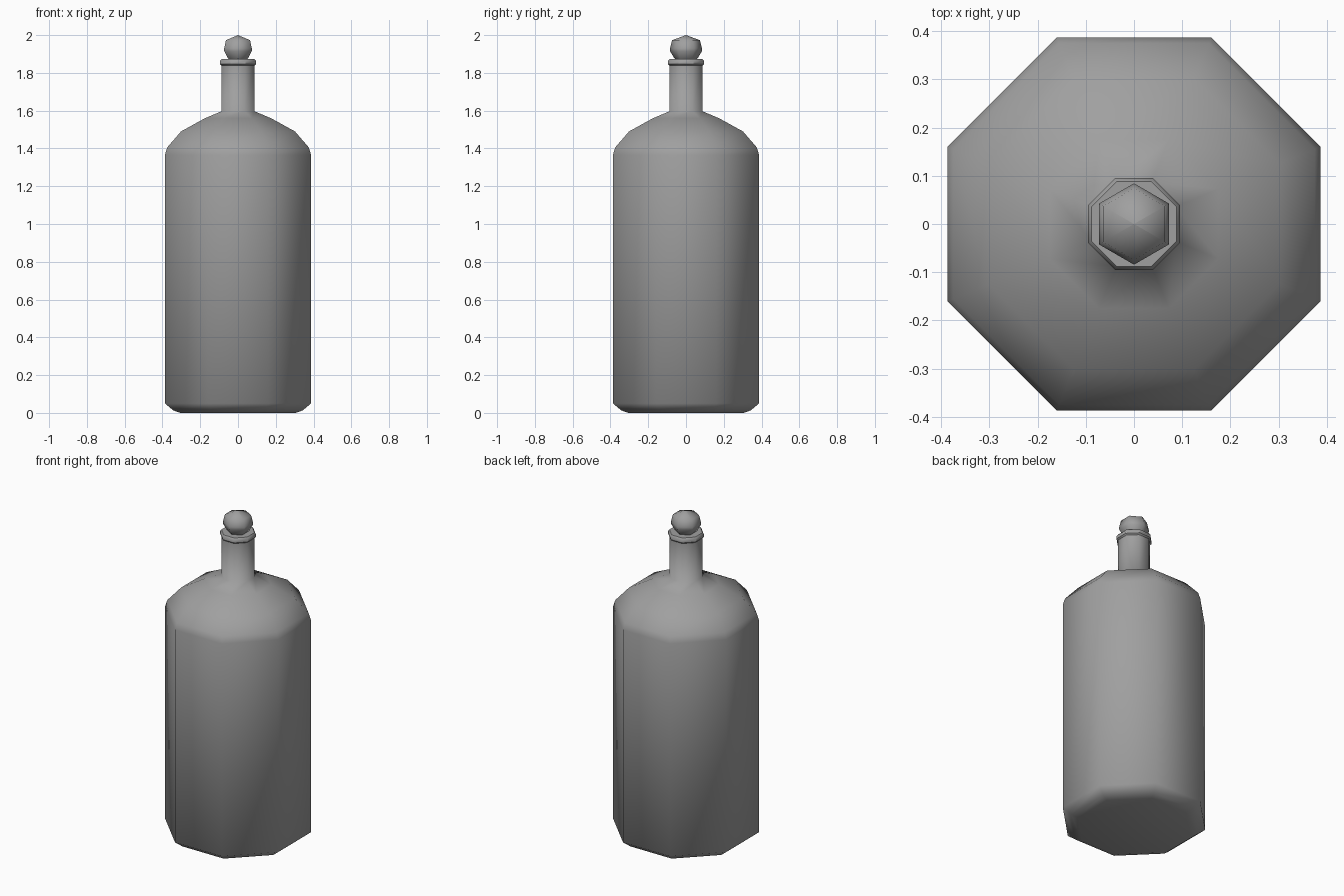
import bpy, bmesh
from math import cos, sin, pi, radians

cube = bpy.data.objects.get("Cube")
if cube:
    bpy.data.objects.remove(cube, do_unlink=True)

grey = bpy.data.materials.new("mid_grey")
grey.use_nodes = True
GREY = (0.35, 0.35, 0.35, 1)
grey.diffuse_color = GREY
grey.node_tree.nodes["Principled BSDF"].inputs["Base Color"].default_value = GREY


def lathe(name, profile, sides, start, angle):
    """Turn a (half width across flats, height) profile into a closed prism-like part."""
    bm = bmesh.new()
    rings = []
    for width, z in profile:
        r = width / cos(pi / sides)
        rings.append([bm.verts.new((r * cos(start + 2 * pi * i / sides),
                                    r * sin(start + 2 * pi * i / sides), z))
                      for i in range(sides)])
    for low, high in zip(rings, rings[1:]):
        for i in range(sides):
            j = (i + 1) % sides
            bm.faces.new((low[i], low[j], high[j], high[i]))
    bm.faces.new(rings[0][::-1])
    bm.faces.new(rings[-1])
    bmesh.ops.remove_doubles(bm, verts=bm.verts, dist=0.0001)
    bmesh.ops.recalc_face_normals(bm, faces=bm.faces)
    mesh = bpy.data.meshes.new(name)
    bm.to_mesh(mesh)
    bm.free()
    obj = bpy.data.objects.new(name, mesh)
    bpy.context.collection.objects.link(obj)
    mesh.materials.append(grey)
    bpy.ops.object.select_all(action="DESELECT")
    obj.select_set(True)
    bpy.context.view_layer.objects.active = obj
    bpy.ops.object.shade_smooth_by_angle(angle=radians(angle))
    return obj


# Octagonal bottle: chamfered base, straight wall, rounded shoulder, neck
lathe("bottle_body", [(0.305, 0), (0.342, 0.013), (0.387, 0.05), (0.387, 1.365),
                      (0.375, 1.405), (0.302, 1.49), (0.175, 1.56),
                      (0.087, 1.597), (0.087, 1.86)], 8, pi / 8, 75)

# Lip around the neck opening
lathe("neck_lip", [(0.087, 1.838), (0.095, 1.846), (0.095, 1.863), (0.088, 1.873)],
      8, pi / 8, 40)

# Six-sided rounded stopper
lathe("stopper", [(0.04, 1.86), (0.054, 1.878), (0.073, 1.915), (0.073, 1.93),
                  (0.064, 1.973), (0.0001, 2.0)], 6, pi / 6, 75)
